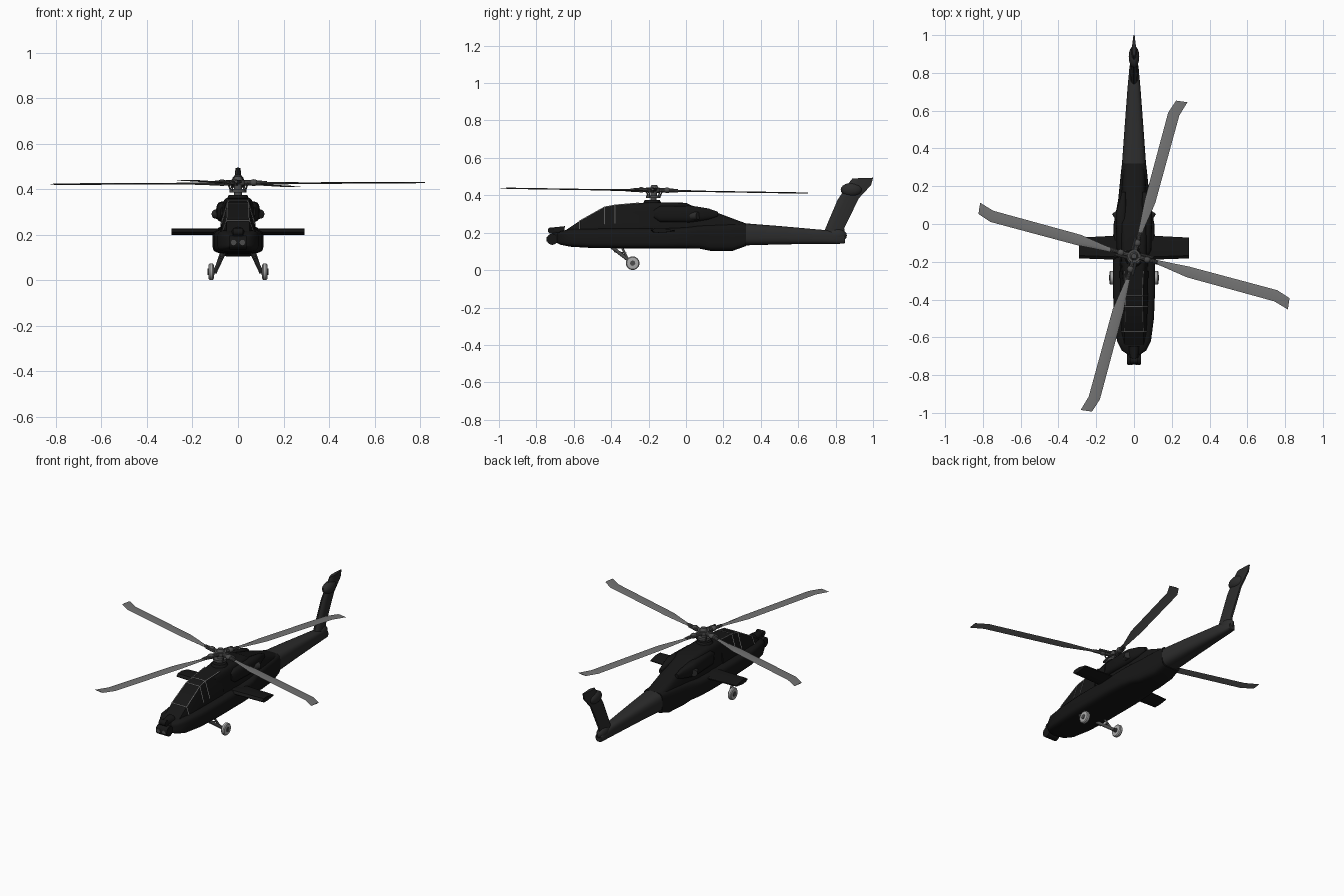
import bpy, bmesh
from math import pi, sin, cos, radians
from mathutils import Vector, Matrix

if "Cube" in bpy.data.objects:
    bpy.data.objects.remove(bpy.data.objects["Cube"])


def material(name, v):
    m = bpy.data.materials.new(name)
    m.diffuse_color = (v, v, v, 1)
    m.use_nodes = True
    m.node_tree.nodes["Principled BSDF"].inputs["Base Color"].default_value = m.diffuse_color
    return m


BLACK = material("black_paint", 0.008)
DARK = material("dark_paint", 0.025)
STEEL = material("dark_steel", 0.07)
BLADE = material("blade_grey", 0.17)
LIGHT = material("light_grey", 0.4)


def finish(name, bm, mat, matrix=None):
    if matrix:
        bm.transform(matrix)
    bmesh.ops.recalc_face_normals(bm, faces=bm.faces)
    me = bpy.data.meshes.new(name)
    bm.to_mesh(me)
    bm.free()
    me.materials.append(mat)
    ob = bpy.data.objects.new(name, me)
    bpy.context.collection.objects.link(ob)
    return ob


def loft(name, rings, mat, matrix=None):
    bm = bmesh.new()
    vs = [[bm.verts.new(p) for p in r] for r in rings]
    n = len(rings[0])
    for a, b in zip(vs, vs[1:]):
        for i in range(n):
            bm.faces.new((a[i], a[(i + 1) % n], b[(i + 1) % n], b[i]))
    bm.faces.new(vs[0])
    bm.faces.new(vs[-1])
    return finish(name, bm, mat, matrix)


def section(y, z0, z1, w, e=0.5, taper=1.0, x=0.0, n=24):
    """Rounded box section across y; taper narrows its top."""
    ring = []
    for i in range(n):
        a = 2 * pi * (i + 0.5) / n
        c, s = cos(a), sin(a)
        px = abs(c) ** e * (1 if c > 0 else -1)
        pz = (abs(s) ** e * (1 if s > 0 else -1) + 1) / 2
        ring.append((x + px * w * (1 + (taper - 1) * pz), y, z0 + (z1 - z0) * pz))
    return ring


def tube(name, p, q, r, mat, r2=None, n=12, matrix=None):
    p, q = Vector(p), Vector(q)
    bm = bmesh.new()
    m = Matrix.Translation((p + q) / 2) @ (q - p).to_track_quat('Z', 'Y').to_matrix().to_4x4()
    bmesh.ops.create_cone(bm, cap_ends=True, segments=n, radius1=r,
                          radius2=r if r2 is None else r2, depth=(q - p).length, matrix=m)
    return finish(name, bm, mat, matrix)


def ball(name, c, size, mat, matrix=None):
    bm = bmesh.new()
    bmesh.ops.create_uvsphere(bm, u_segments=16, v_segments=10, radius=1,
                              matrix=Matrix.Translation(c) @ Matrix.Diagonal((*size, 1)))
    return finish(name, bm, mat, matrix)


# Lower hull with side bays
loft("lower_hull", [section(*s, 0.4) for s in (
    (-.69, .145, .195, .035), (-.67, .135, .208, .065), (-.62, .125, .22, .09),
    (-.5, .118, .222, .106), (-.35, .116, .225, .112), (-.1, .116, .225, .112),
    (0, .116, .23, .108), (.07, .115, .24, .095), (.13, .103, .245, .084),
    (.25, .103, .25, .072), (.32, .128, .25, .064))], BLACK)

# Tail boom
loft("tail_boom", [section(*s, 0.65) for s in (
    (.32, .132, .25, .064), (.5, .137, .236, .051), (.7, .14, .218, .036),
    (.76, .14, .213, .031), (.845, .141, .187, .022), (.85, .145, .183, .018))], DARK)

# Cockpit canopy: flat panes
CAN = [(-.655, .205, .055, .05), (-.57, .262, .066, .05), (-.436, .337, .072, .046),
       (-.38, .348, .074, .044), (-.25, .359, .076, .05)]


def pane(y, zt, wb, wt):
    return [(-wb, y, .195), (wb, y, .195), (wb, y, .195 + (zt - .195) * .35),
            (wt, y, zt), (-wt, y, zt), (-wb, y, .195 + (zt - .195) * .35)]


loft("canopy", [pane(*c) for c in CAN], BLACK)
for i in range(1, 5):
    p = pane(*CAN[i])
    if i < 4:
        tube("canopy_cross_frame", p[3], p[4], .0025, LIGHT, n=6)
    for k in (2, 5):
        top = 3 if k == 2 else 4
        if i < 4:
            tube("canopy_side_frame", p[k], p[top], .0025, LIGHT, n=6)
        if i > 1:
            o = pane(*CAN[i - 1])
            tube("canopy_top_rail", o[top], p[top], .0025, LIGHT, n=6)

# Rotor pylon and spine behind the cockpit
loft("engine_spine", [section(*s) for s in (
    (-.3, .19, .355, .074, .35, .75), (-.18, .19, .364, .078, .35, .85), (0, .19, .36, .08, .35, .85),
    (.03, .19, .346, .08, .4, .8), (.17, .19, .306, .074, .5, .75), (.26, .19, .272, .067, .6, .8),
    (.32, .18, .25, .06, .65, .85))], BLACK)

for s in (-1, 1):
    # Engine nacelles
    loft("engine_nacelle", [section(y, .3 - h, .3 + h, w, .7, 1, s * x, 16) for y, h, w, x in (
        (-.17, .022, .012, .065), (-.14, .042, .026, .066), (.02, .045, .03, .066),
        (.06, .04, .029, .067), (.12, .03, .018, .06), (.17, .012, .01, .055))], BLACK)
    tube("engine_exhaust", (s * .075, .03, .29), (s * .1, .065, .29), .024, DARK, .02)

    # Stub wings
    def wing_ring(x, y0, y1):
        return [(s * x, y0, .212), (s * x, y0 + .015, .224), (s * x, y0 + .05, .226), (s * x, y1, .213),
                (s * x, y1, .207), (s * x, y0 + .05, .199), (s * x, y0 + .015, .201)]
    loft("stub_wing", [wing_ring(.06, -.19, -.06), wing_ring(.292, -.182, -.072)], BLACK)

    # Main landing gear
    hub = Vector((s * .118, -.285, .037))
    tube("gear_leg", (s * .06, -.4, .125), (s * .1, -.29, .04), .0095, STEEL)
    tube("gear_shock_strut", (s * .072, -.345, .125), (s * .094, -.31, .058), .006, STEEL)
    tube("gear_drag_link", (s * .075, -.385, .1), (s * .082, -.32, .09), .004, STEEL)
    tube("wheel_axle", (s * .092, -.285, .037), hub, .008, STEEL)
    tyre = [(-.012, .026), (-.011, .032), (-.006, .0365), (.006, .0365), (.011, .032), (.012, .026)]
    loft("tyre", [[hub + Vector((dx, r * cos(a), r * sin(a))) for a in
                   [2 * pi * k / 24 for k in range(24)]] for dx, r in tyre], LIGHT)
    tube("wheel_hub", hub - Vector((.015, 0, 0)), hub + Vector((.015, 0, 0)), .014, STEEL, n=16)

# Swept tail fin, thicker towards its leading edge
def fin_ring(y0, y1, z0, z1, t):
    out = []
    for f, w in ((0, .15), (.12, .75), (.35, 1), (1, .3)):
        out.append((t * w, y0 + (y1 - y0) * f, z0 + (z1 - z0) * f))
    return out + [(-x, y, z) for x, y, z in reversed(out)]


loft("tail_fin", [fin_ring(*s) for s in (
    (.72, .85, .18, .17, .022), (.742, .846, .215, .225, .021),
    (.81, .925, .375, .385, .017), (.87, .99, .465, .455, .014),
    (.89, 1.0, .49, .494, .011))], DARK)
ball("fin_gearbox", (0, .885, .43), (.028, .058, .036), DARK)
ball("tail_root_fairing", (0, .8, .185), (.027, .06, .038), DARK)

# Nose sensor turrets
tube("sensor_neck", (0, -.66, .178), (0, -.715, .175), .036, BLACK, .028, 16)
tube("sensor_drum", (-.037, -.715, .165), (.037, -.715, .165), .03, BLACK, n=20)
for s in (-1, 1):
    tube("sensor_lens", (s * .019, -.735, .165), (s * .019, -.747, .165), .012, STEEL, n=12)
tube("upper_sensor_mount", (0, -.7, .185), (0, -.7, .212), .02, BLACK)
tube("upper_sensor", (-.022, -.722, .212), (.022, -.722, .212), .017, BLACK, n=16)
tube("sensor_fairing", (0, -.715, .21), (0, -.65, .205), .018, BLACK, .03)

# Rotor mast and hub
tube("mast_base", (0, -.18, .355), (0, -.18, .375), .05, BLACK, .04, 20)
tube("rotor_mast", (0, -.175, .36), (0, -.17, .445), .017, STEEL, n=16)
tube("swash_plate", (0, -.175, .386), (0, -.175, .4), .038, STEEL, n=20)
tube("hub_plate", (0, -.17, .418), (0, -.17, .44), .034, STEEL, n=20)
tube("hub_cap", (0, -.17, .44), (0, -.17, .456), .022, STEEL, .014, 16)

# Four rotor blades: stations are distance, leading edge, trailing edge
STATIONS = ((.1, .011, -.011), (.15, .013, -.013), (.3, .022, -.036),
            (.78, .022, -.039))
for k in range(4):
    m = (Matrix.Translation((0, -.17, .425)) @ Matrix.Rotation(-.016, 4, 'X')
         @ Matrix.Rotation(radians(-15 + 90 * k), 4, 'Z'))
    rings = []
    for u, a, b in STATIONS:
        t = .006 if u < .2 else .0035
        q = a + (b - a) * .3
        rings.append([(u, a, 0), (u, q, t), (u, b, 0), (u, q, -t)])
    rings.append([(.853, -.002, 0), (.855, -.02, .002), (.86, -.062, 0), (.855, -.02, -.002)])
    loft("rotor_blade", rings, BLADE, m)
    tube("blade_arm", (.02, 0, .003), (.13, 0, .001), .013, STEEL, .009, 10, m)
    tube("lag_damper", (.03, .018, .006), (.1, .018, .006), .007, STEEL, n=8, matrix=m)
    ball("blade_hinge", (.072, 0, .003), (.02, .018, .015), STEEL, m)
    tube("pitch_link", (.035, -.014, -.035), (.05, -.018, .0), .004, STEEL, n=8, matrix=m)

# Smooth shading with sharp edges kept
bpy.ops.object.select_all(action='SELECT')
bpy.context.view_layer.objects.active = bpy.context.scene.objects[0]
bpy.ops.object.shade_smooth_by_angle(angle=radians(35))
